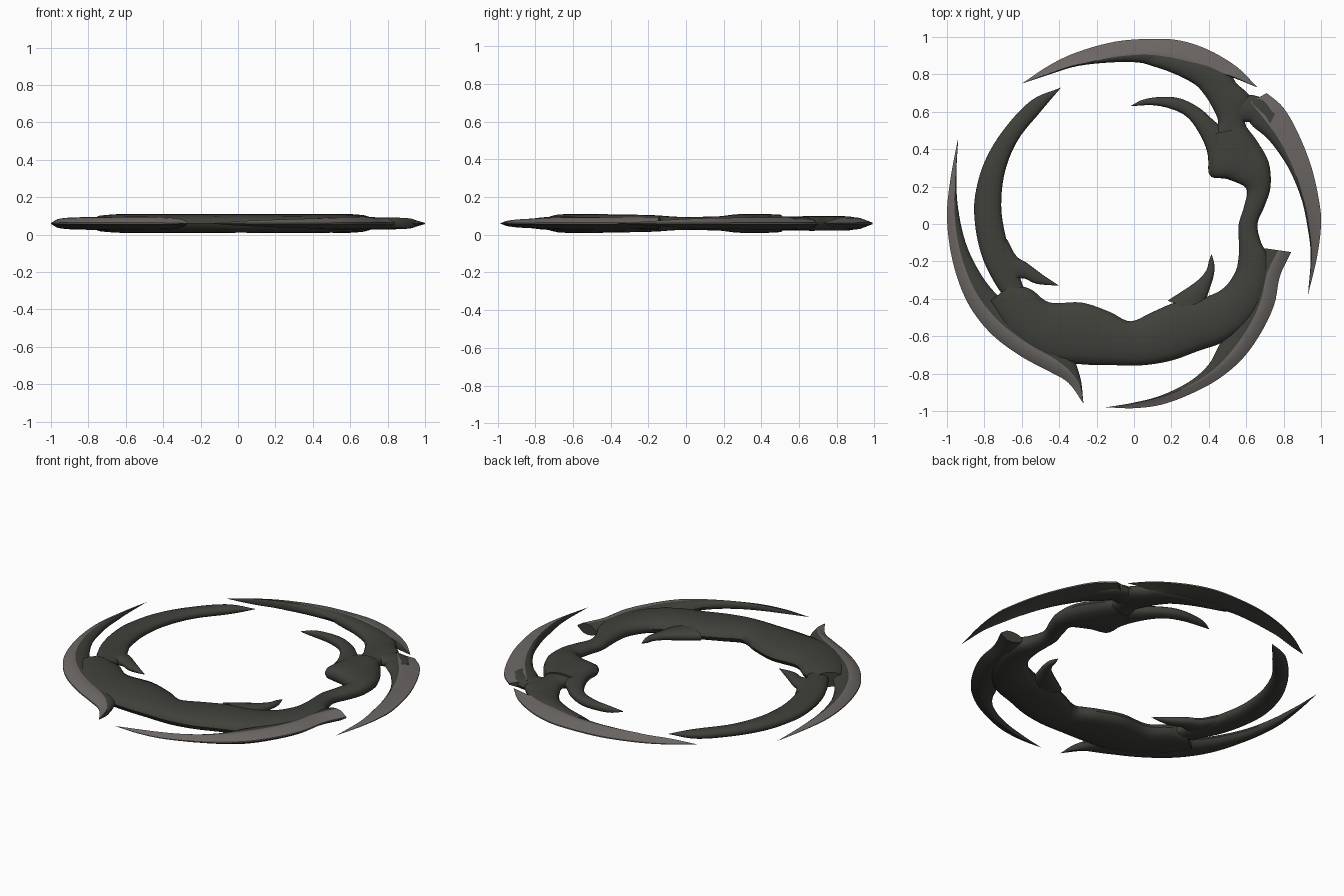
import bpy
import bmesh
import math
from mathutils import Vector

MID_HEIGHT = 0.06   # level of the flat symmetry plane
STEPS = 5           # loft steps between control points

default_cube = bpy.data.objects.get("Cube")
if default_cube:
    bpy.data.objects.remove(default_cube, do_unlink=True)


def make_material(name, colour):
    material = bpy.data.materials.new(name)
    material.use_nodes = True
    material.diffuse_color = colour
    material.node_tree.nodes["Principled BSDF"].inputs["Base Color"].default_value = colour
    return material


dark_metal = make_material("dark metal", (0.05, 0.052, 0.042, 1))
edge_metal = make_material("grey edge metal", (0.15, 0.135, 0.128, 1))


def smooth_path(points):
    """Catmull-Rom curve through the points."""
    points = [Vector(p) for p in points]
    padded = [2 * points[0] - points[1]] + points + [2 * points[-1] - points[-2]]
    path = []
    for a, b, c, d in zip(padded, padded[1:], padded[2:], padded[3:]):
        for step in range(STEPS):
            t = step / STEPS
            path.append(b + (c - a) * t / 2 + (a - 2.5 * b + 2 * c - d / 2) * t * t
                        + (3 * b - a - 3 * c + d) * t ** 3 / 2)
    return path + [points[-1]]


def body_profile(width, height):
    """Rounded upper half section, from the inner to the outer edge."""
    count = 8
    angles = [math.pi * i / count for i in range(count + 1)]
    return [((1 - math.cos(a)) / 2, height * math.sin(a) ** 0.8) for a in angles]


def blade_profile(width, height, band):
    """Rounded back, then a flat bevel of constant width down to the cutting edge."""
    ridge = 1 - min(band / max(width, 0.001), 0.85)
    back = [(0, 0), (0.12, 0.55), (0.35, 0.85), (0.7, 1), (1, 0.9)]
    return [(t * ridge, h * height) for t, h in back] + [(1, height * 0.12)]


def loft(name, outer, inner, thickness, band=0):
    """Closed solid between two matching edge curves, mirrored about the mid plane."""
    bm = bmesh.new()
    rings = []
    for out_point, in_point in zip(smooth_path(outer), smooth_path(inner)):
        width = (out_point - in_point).length
        height = thickness * math.tanh(width * 0.4 / thickness)
        if band:
            half = blade_profile(width, height, band)
        else:
            half = body_profile(width, height)
        lower = [(t, -h) for t, h in reversed(half)]
        section = half + (lower[:-1] if band else lower[1:-1])
        ring = []
        for t, h in section:
            spot = in_point.lerp(out_point, t)
            ring.append(bm.verts.new((spot.x, spot.y, MID_HEIGHT + h)))
        rings.append(ring)
    count = len(rings[0])
    bevel_start = count // 2 - 1
    for ring, following in zip(rings, rings[1:]):
        for i in range(count):
            j = (i + 1) % count
            face = bm.faces.new((ring[i], ring[j], following[j], following[i]))
            # bevel strips on both sides and the thin cutting edge are grey
            if band and bevel_start - 1 <= i <= bevel_start + 1:
                face.material_index = 1
    bm.faces.new(rings[0])
    bm.faces.new(rings[-1])
    bmesh.ops.remove_doubles(bm, verts=bm.verts, dist=0.0005)
    bmesh.ops.recalc_face_normals(bm, faces=bm.faces)
    mesh = bpy.data.meshes.new(name)
    bm.to_mesh(mesh)
    bm.free()
    mesh.materials.append(dark_metal)
    mesh.materials.append(edge_metal)
    part = bpy.data.objects.new(name, mesh)
    bpy.context.collection.objects.link(part)
    bpy.ops.object.select_all(action="DESELECT")
    part.select_set(True)
    bpy.context.view_layer.objects.active = part
    bpy.ops.object.shade_smooth_by_angle(angle=math.radians(40))
    return part


# Main curved body, from the left root round the bottom to the right hub
loft("ring_body",
     [(-.78, -.42), (-.66, -.6), (-.48, -.72), (-.28, -.75), (-.1, -.755), (.05, -.755),
      (.2, -.73), (.34, -.68), (.5, -.62), (.64, -.5), (.72, -.32), (.72, -.18),
      (.68, -.1), (.66, 0), (.7, .1), (.73, .2), (.72, .33), (.66, .44), (.6, .52)],
     [(-.65, -.32), (-.55, -.35), (-.45, -.42), (-.28, -.42), (-.13, -.47), (-.02, -.52),
      (.1, -.47), (.22, -.42), (.35, -.4), (.47, -.35), (.54, -.26), (.56, -.17),
      (.56, -.08), (.56, 0), (.59, .1), (.6, .19), (.5, .24), (.4, .27), (.42, .48)],
     0.052)

# Arm joining the hub to the top blade
loft("top_arm",
     [(.68, .4), (.6, .52), (.6, .6), (.62, .68), (.55, .75), (.51, .8), (.38, .87), (.15, .92)],
     [(.42, .35), (.43, .48), (.45, .55), (.41, .64), (.37, .7), (.32, .75), (.2, .81), (.05, .86)],
     0.04)

# Bridge from the arm to the right blade
loft("right_bridge",
     [(.5, .65), (.6, .69), (.69, .67), (.76, .6)],
     [(.5, .5), (.58, .54), (.63, .54), (.7, .48)],
     0.035)

# Inner crescent on the left, with the thorn at its root
loft("left_crescent",
     [(-.39, .73), (-.55, .66), (-.7, .5), (-.8, .33), (-.85, .15), (-.85, 0),
      (-.82, -.15), (-.77, -.27), (-.69, -.4), (-.6, -.52)],
     [(-.39, .73), (-.5, .6), (-.62, .45), (-.69, .28), (-.71, .1), (-.69, -.05),
      (-.66, -.15), (-.62, -.25), (-.58, -.36), (-.5, -.45)],
     0.036)
loft("left_thorn",
     [(-.74, -.28), (-.68, -.33), (-.6, -.29), (-.52, -.32), (-.4, -.33)],
     [(-.68, -.08), (-.63, -.17), (-.57, -.21), (-.49, -.27), (-.4, -.33)],
     0.03)

# Small hooks on the inside of the ring
loft("top_hook",
     [(-.02, .63), (.05, .665), (.15, .68), (.25, .67), (.35, .62), (.43, .55), (.55, .45)],
     [(-.02, .63), (.1, .635), (.2, .615), (.28, .575), (.34, .5), (.39, .39), (.4, .27)],
     0.035)
loft("lower_hook",
     [(.415, -.16), (.43, -.22), (.425, -.28), (.4, -.36), (.36, -.48)],
     [(.415, -.16), (.4, -.2), (.385, -.25), (.33, -.31), (.18, -.41)],
     0.035)

# Four bevelled outer blades
loft("left_blade",
     [(-.94, .46), (-.98, .25), (-1, .05), (-.98, -.15), (-.93, -.33), (-.86, -.47),
      (-.75, -.6), (-.6, -.71), (-.45, -.79), (-.35, -.85), (-.27, -.96)],
     [(-.94, .46), (-.95, .25), (-.94, .08), (-.9, -.1), (-.83, -.25), (-.75, -.36),
      (-.64, -.46), (-.52, -.55), (-.36, -.66), (-.29, -.81), (-.27, -.96)],
     0.036, band=0.035)
loft("lower_blade",
     [(-.15, -.98), (0, -.985), (.15, -.965), (.3, -.91), (.45, -.83), (.58, -.72),
      (.68, -.58), (.75, -.43), (.78, -.28), (.84, -.15)],
     [(-.15, -.98), (0, -.955), (.15, -.915), (.3, -.84), (.4, -.75), (.46, -.64),
      (.55, -.5), (.6, -.38), (.64, -.25), (.7, -.13)],
     0.036, band=0.04)
loft("top_blade",
     [(-.6, .75), (-.45, .85), (-.3, .92), (-.1, .975), (.1, .99), (.25, .98),
      (.4, .93), (.55, .84), (.66, .73)],
     [(-.6, .75), (-.45, .8), (-.3, .845), (-.1, .865), (.05, .86), (.2, .82),
      (.35, .8), (.5, .79), (.66, .73)],
     0.034, band=0.07)
loft("right_blade",
     [(.71, .7), (.8, .62), (.88, .48), (.95, .3), (.99, .12), (1, 0), (.98, -.17), (.93, -.38)],
     [(.6, .64), (.62, .54), (.72, .45), (.82, .31), (.89, .15), (.925, 0), (.945, -.17), (.93, -.38)],
     0.034, band=0.09)
